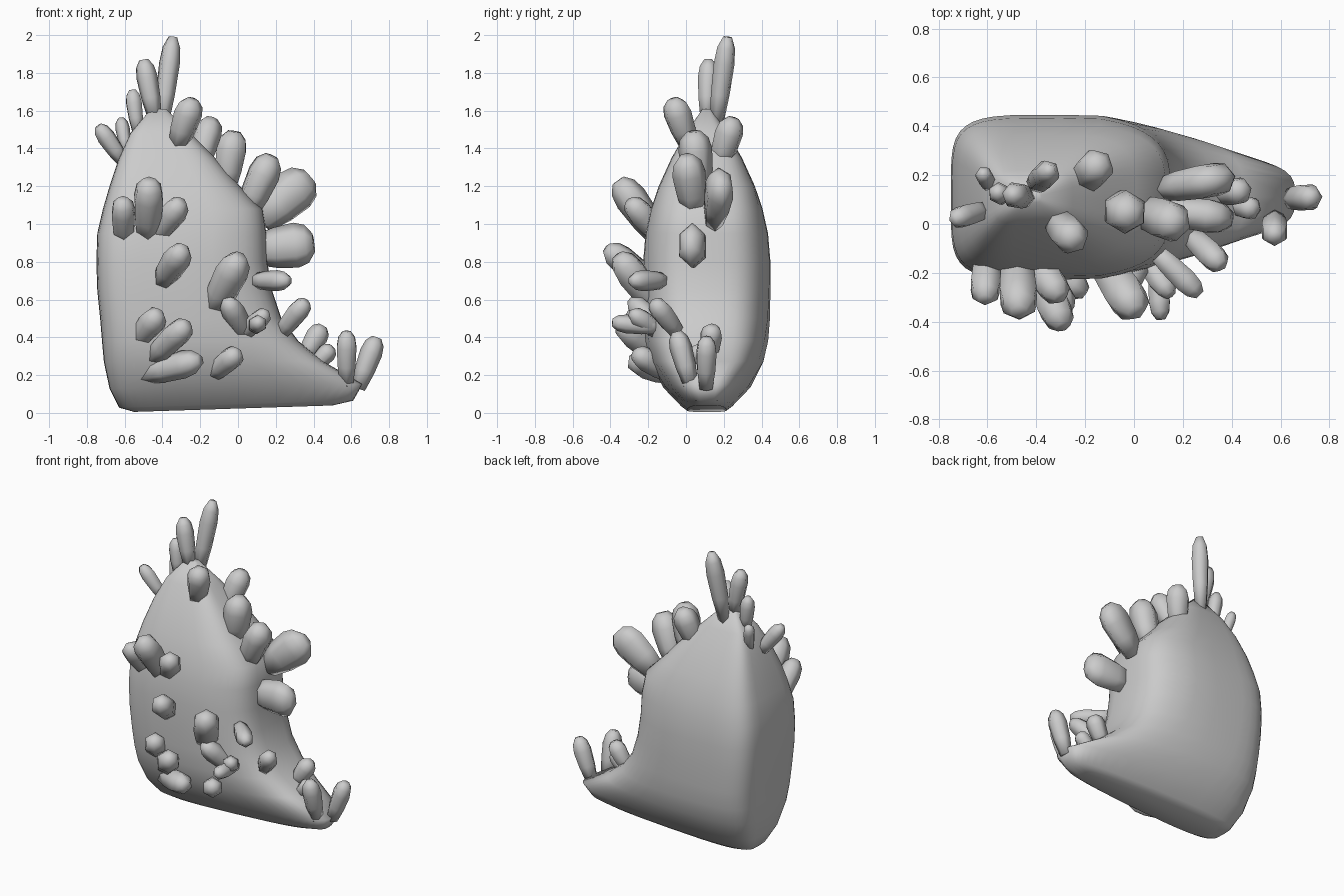
import bpy, bmesh, math
from mathutils import Vector


def loft(name, rings):
    """Skin a stack of equal-length closed rings and cap both ends."""
    bm = bmesh.new()
    loops = [[bm.verts.new(p) for p in ring] for ring in rings]
    n = len(loops[0])
    for a, b in zip(loops, loops[1:]):
        for i in range(n):
            j = (i + 1) % n
            bm.faces.new((a[i], a[j], b[j], b[i]))
    bm.faces.new(loops[0][::-1])
    bm.faces.new(loops[-1])
    bmesh.ops.recalc_face_normals(bm, faces=bm.faces)
    for f in bm.faces:
        f.smooth = True
    me = bpy.data.meshes.new(name)
    bm.to_mesh(me)
    bm.free()
    bpy.context.collection.objects.link(bpy.data.objects.new(name, me))


def spow(v, e):
    return math.copysign(abs(v) ** e, v)


def half_depth(z):
    """Body is deepest at z = 0.8, rounding in below and tapering above."""
    if z < 0.8:
        return 0.1 + 0.237 * (1 - (1 - z / 0.8) ** 4.6)
    return 0.337 * (1 - ((z - 0.8) / 0.84) ** 1.9)


def body_ring(z, xl, xr, n=40):
    ring = []
    for i in range(n):
        a = math.tau * i / n
        c, s = math.cos(a), math.sin(a)
        e = 0.42 if c < 0 else 0.55  # squarer on the left side
        x = (xl + xr) / 2 + (xr - xl) / 2 * spow(c, e)
        taper = 1 - 0.3 * min(1, max(0, (x + 0.15) / 0.8))
        y = 0.11 + half_depth(z) * taper * spow(s, e)
        lift = 0.033 * (x + 0.56) * max(0, 1 - z / 0.3)
        ring.append((x, y, z + lift))
    return ring


# Rock body: height, left edge, right edge
outline = [
    (0.005, -0.55, 0.50), (0.03, -0.63, 0.61), (0.13, -0.68, 0.66),
    (0.27, -0.71, 0.45), (0.38, -0.72, 0.32), (0.50, -0.73, 0.23),
    (0.65, -0.745, 0.18), (0.80, -0.75, 0.155), (0.95, -0.745, 0.15),
    (1.08, -0.715, 0.13), (1.20, -0.68, 0.01), (1.35, -0.63, -0.12),
    (1.48, -0.57, -0.25), (1.61, -0.46, -0.38),
]
loft("rock_body", [body_ring(*s) for s in outline])


def crystals(name, specs, ratio, widest, squash=1):
    """Six-sided blunt crystals from tip x, y, z and lean dx, dz."""
    for k, (x, y, z, dx, dz) in enumerate(specs, 1):
        tip = Vector((x, y, z))
        base = Vector((x - dx, y / 2 + 0.05, z - dz))  # rooted near mid-depth
        d = tip - base
        r = min(widest, ratio * d.length)
        u = d.cross(Vector((0, 0, 1))).normalized()
        v = u.cross(d.normalized())
        rings = []
        for t, s in ((0, 0.65), (0.35, 0.9), (0.7, 1), (0.88, 0.85), (1, 0.42)):
            angles = [(i + 0.5) * math.pi / 3 for i in range(6)]
            rings.append([base + d * t + (u * math.cos(a) * squash + v * math.sin(a)) * r * s
                          for a in angles])
        loft(f"{name}_{k}", rings)


# Spikes at the peak
crystals("peak_crystal", [
    (-0.345, 0.22, 1.99, 0.06, 0.47), (-0.50, 0.12, 1.87, -0.06, 0.31),
    (-0.56, 0.13, 1.71, -0.03, 0.23), (-0.74, 0.02, 1.52, -0.14, 0.2),
    (-0.62, 0.21, 1.56, -0.03, 0.18)], 0.2, 0.057)

# Row down the right-hand ridge
crystals("ridge_crystal", [
    (-0.24, -0.07, 1.66, 0.08, 0.25), (-0.14, 0.25, 1.56, 0.07, 0.26),
    (-0.02, 0.04, 1.49, 0.05, 0.32), (0.18, 0.0, 1.36, 0.14, 0.31)], 0.28, 0.09)
crystals("flat_crystal", [
    (0.38, 0.19, 1.25, 0.26, 0.23), (0.4, 0.02, 0.9, 0.31, 0.04)], 0.42, 0.12, 0.65)

# Clusters on the front face
crystals("upper_front_crystal", [
    (-0.47, -0.36, 1.23, 0.01, 0.32), (-0.61, -0.31, 1.13, -0.01, 0.24),
    (-0.3, -0.3, 1.12, 0.15, 0.22), (-0.29, -0.42, 0.87, 0.12, 0.19),
    (0.01, -0.36, 0.83, 0.15, 0.3)], 0.22, 0.09)
crystals("lower_front_crystal", [
    (-0.42, -0.3, 0.53, 0.12, 0.17), (-0.27, -0.35, 0.47, 0.19, 0.19),
    (-0.2, -0.28, 0.28, 0.3, 0.08), (0.0, -0.27, 0.32, 0.14, 0.12)], 0.25, 0.075)
crystals("middle_front_crystal", [
    (0.27, -0.29, 0.7, 0.2, 0), (0.11, -0.39, 0.48, 0.02, 0.03),
    (0.15, -0.29, 0.53, 0.14, 0.13), (-0.06, -0.29, 0.6, -0.12, 0.22)], 0.2, 0.07)

# Small ones along the foot
crystals("foot_crystal", [
    (0.36, -0.17, 0.59, 0.14, 0.18), (0.45, 0.14, 0.46, 0.1, 0.17),
    (0.5, 0.06, 0.35, 0.1, 0.11), (0.575, -0.05, 0.43, 0, 0.28),
    (0.735, 0.11, 0.4, 0.1, 0.27)], 0.34, 0.06)
